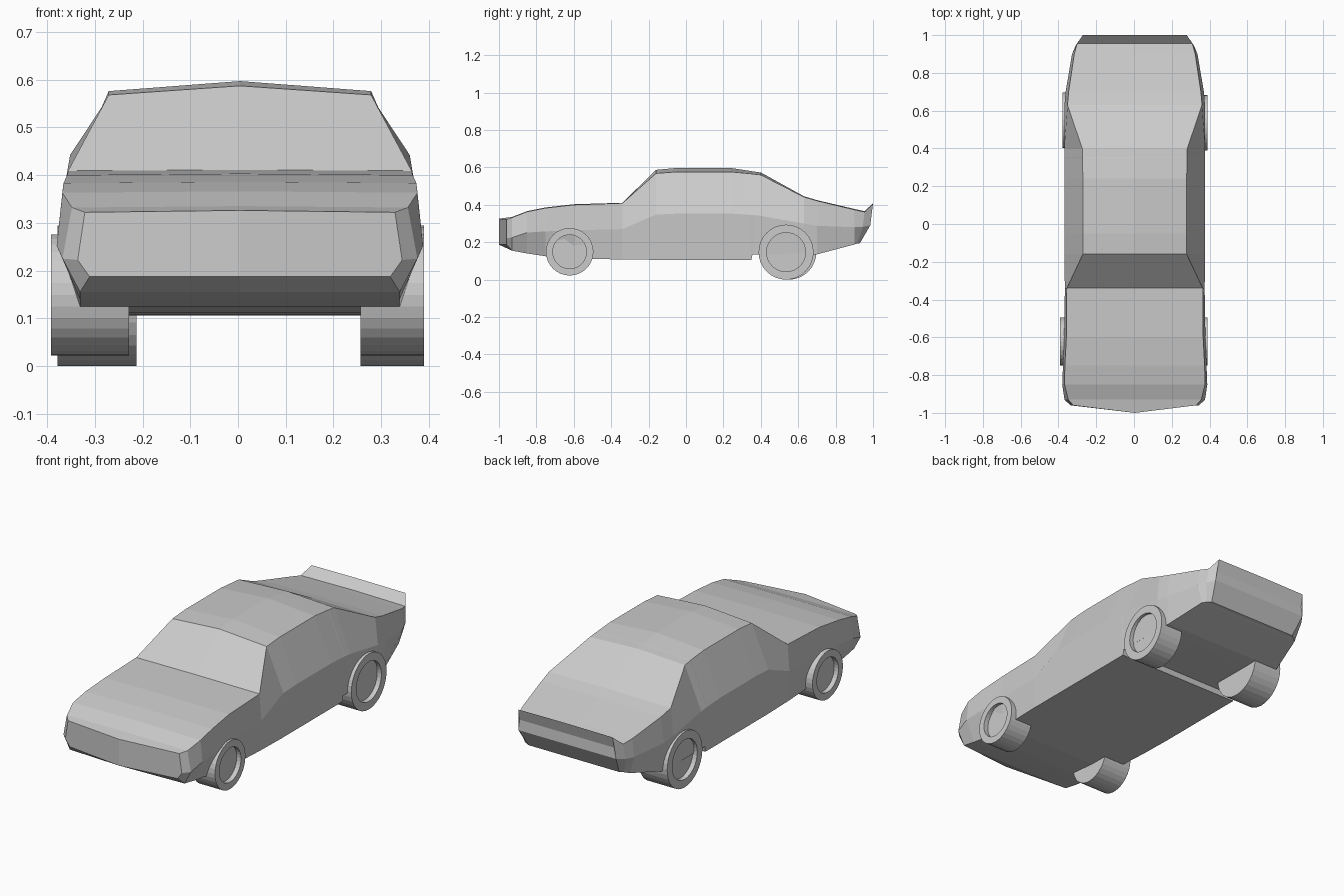
import bpy, bmesh, math
from mathutils import Matrix, Vector

if "Cube" in bpy.data.objects:
    bpy.data.objects.remove(bpy.data.objects["Cube"])

# Half cross-sections: y, bottom (x, z), waist (x, z), upper edge (x, z), centre z
SECTIONS = [
    (-0.96, .315, .187, .340, .222, .325, .322, .326),
    (-0.93, .335, .155, .372, .225, .352, .332, .335),
    (-0.85, .335, .140, .384, .252, .372, .363, .366),
    (-0.75, .335, .125, .380, .258, .370, .383, .386),
    (-0.60, .350, .112, .374, .264, .362, .400, .403),
    (-0.34, .360, .108, .370, .270, .360, .409, .411),
    (-0.16, .362, .106, .373, .348, .275, .568, .587),
    (-0.05, .362, .106, .373, .353, .275, .576, .597),
    (0.24, .362, .106, .373, .353, .275, .576, .597),
    (0.35, .362, .106, .373, .346, .276, .566, .580),
    (0.355, .362, .135, .373, .346, .277, .565, .579),
    (0.40, .362, .135, .373, .341, .278, .560, .573),
    (0.63, .360, .133, .372, .300, .356, .442, .446),
    (0.70, .355, .135, .366, .288, .350, .422, .425),
    (0.90, .305, .188, .332, .280, .320, .374, .378),
    (0.955, .285, .193, .313, .282, .305, .362, .366),
    (1.00, .265, .195, .285, .290, .275, .407, .409),
]
NOSE_POINT = -0.04           # the nose is pushed forward on the centre line
TAIL_OFFSETS = (-.07, -.015, 0)   # bottom, waist and spoiler lip of the tail


def add_object(name, bm):
    bmesh.ops.recalc_face_normals(bm, faces=bm.faces)
    mesh = bpy.data.meshes.new(name)
    bm.to_mesh(mesh)
    bm.free()
    obj = bpy.data.objects.new(name, mesh)
    bpy.context.collection.objects.link(obj)
    return obj


def build_body():
    bm = bmesh.new()
    rings = []
    for i, (y, bx, bz, wx, wz, ex, ez, cz) in enumerate(SECTIONS):
        yc = y + (NOSE_POINT if i == 0 else 0)
        last = len(SECTIONS) - 1
        db, dw, de = TAIL_OFFSETS if i == last else (0, 0, 0)
        if i == last - 1:
            db, dw = -.04, -.01
        pts = [(0, yc + db, bz), (bx, y + db, bz), (wx, y + dw, wz),
               (ex, y + de, ez), (0, yc + de, cz)]
        rings.append([bm.verts.new(p) for p in pts])
    for a, b in zip(rings, rings[1:]):
        for k in range(4):
            bm.faces.new((a[k], a[k + 1], b[k + 1], b[k]))
    # nose
    bm.faces.new(rings[0])
    # tail panels: sloped valance, upright panel and spoiler back
    cb, b, w, e, c = rings[-1]
    wc = bm.verts.new((0, w.co.y, w.co.z))
    p = bm.verts.new((.28, .982, .345))
    pc = bm.verts.new((0, .982, .345))
    for f in ((cb, b, w, wc), (wc, w, p, pc), (pc, p, e, c), (w, e, p)):
        bm.faces.new(f)
    obj = add_object("car_body", bm)
    mirror = obj.modifiers.new("mirror", 'MIRROR')
    mirror.use_clip = True
    obj.location.x = .004


def build_wheel(name, x_in, x_out, y, z, radius):
    bm = bmesh.new()
    side = 1 if x_out > 0 else -1
    rot = Matrix.Rotation(math.pi / 2, 4, 'Y')
    bmesh.ops.create_cone(bm, cap_ends=True, segments=32, radius1=radius, radius2=radius,
                          depth=abs(x_out - x_in), matrix=rot)
    # recessed hub in the outer face
    cap = [f for f in bm.faces if len(f.verts) > 4 and f.calc_center_median().x * side > 0]
    bmesh.ops.inset_region(bm, faces=cap, thickness=radius * .29)
    hub = bmesh.ops.extrude_face_region(bm, geom=cap)
    bmesh.ops.delete(bm, geom=cap, context='FACES_ONLY')
    verts = [v for v in hub["geom"] if isinstance(v, bmesh.types.BMVert)]
    bmesh.ops.translate(bm, verts=verts, vec=Vector((-.025 * side, 0, 0)))
    obj = add_object(name, bm)
    obj.location = ((x_in + x_out) / 2, y, z)


build_body()
# Wheels: the rear pair is larger
build_wheel("front_left_wheel", -.228, -.392, -.622, .149, .127)
build_wheel("front_right_wheel", .257, .39, -.622, .149, .127)
build_wheel("rear_left_wheel", -.213, -.378, .55, .147, .147)
build_wheel("rear_right_wheel", .257, .39, .535, .147, .147)
